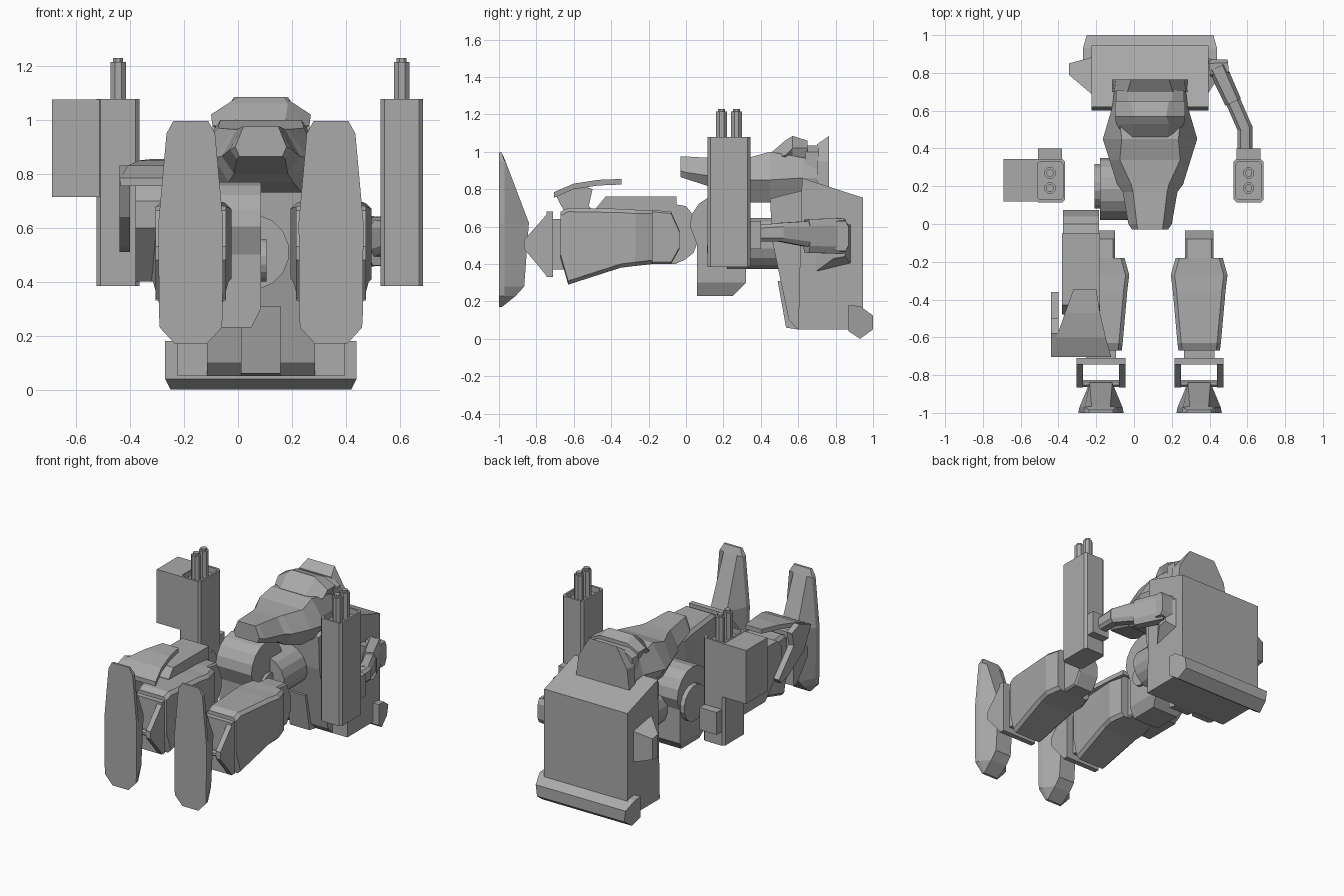
import bpy, bmesh, math
from mathutils import Vector

if "Cube" in bpy.data.objects:
    bpy.data.objects.remove(bpy.data.objects["Cube"])

GREY = bpy.data.materials.new("mid_grey")
GREY.use_nodes = True
GREY.diffuse_color = (0.4, 0.4, 0.4, 1)
GREY.node_tree.nodes["Principled BSDF"].inputs["Base Color"].default_value = (0.4, 0.4, 0.4, 1)
MID = 0.085  # centre line of the body


def finish(name, bm):
    bmesh.ops.recalc_face_normals(bm, faces=bm.faces)
    mesh = bpy.data.meshes.new(name)
    bm.to_mesh(mesh)
    bm.free()
    obj = bpy.data.objects.new(name, mesh)
    bpy.context.collection.objects.link(obj)
    mesh.materials.append(GREY)
    return obj


def loft(name, loops):
    """Skin matching loops of points and cap both ends."""
    bm = bmesh.new()
    rings = [[bm.verts.new(p) for p in loop] for loop in loops]
    n = len(rings[0])
    for a, b in zip(rings, rings[1:]):
        for i in range(n):
            j = (i + 1) % n
            bm.faces.new((a[i], a[j], b[j], b[i]))
    bm.faces.new(rings[0])
    bm.faces.new(rings[-1])
    return finish(name, bm)


def prism_x(name, pts, x0, x1):
    return loft(name, [[(x, y, z) for y, z in pts] for x in (x0, x1)])


def box(name, x0, x1, y0, y1, z0, z1):
    return prism_x(name, [(y0, z0), (y1, z0), (y1, z1), (y0, z1)], x0, x1)


def cut_rect(cx, hw, z0, z1, c, y):
    """Rectangle with cut corners, standing across y."""
    return [(cx - hw + c, y, z0), (cx + hw - c, y, z0), (cx + hw, y, z0 + c), (cx + hw, y, z1 - c),
            (cx + hw - c, y, z1), (cx - hw + c, y, z1), (cx - hw, y, z1 - c), (cx - hw, y, z0 + c)]


def hexa(y, zb, zm, zt, wb, wm, wt):
    """Six-sided hull section: bottom, widest line, top."""
    return [(MID + s, y, z) for s, z in
            ((-wb, zb), (wb, zb), (wm, zm), (wt, zt), (-wt, zt), (-wm, zm))]


def cylinder(name, a, b, r, sides=16):
    a, b = Vector(a), Vector(b)
    q = (b - a).to_track_quat('Z', 'Y')
    ring = [q @ Vector((r * math.cos(t), r * math.sin(t), 0))
            for t in (2 * math.pi * (i + 0.5) / sides for i in range(sides))]
    return loft(name, [[p + c for p in ring] for c in (a, b)])


def bar(name, a, b, wa, wb, ha, hb):
    """Tapered limb between two points."""
    a, b = Vector(a), Vector(b)
    d = (b - a).normalized()
    side = Vector((-d.y, d.x, 0)).normalized()
    up = Vector((0, 0, 1))
    return loft(name, [[p + side * w * u + up * h * v for u, v in
                        ((-1, -.6), (-.6, -1), (.6, -1), (1, -.6), (1, .6), (.6, 1), (-.6, 1), (-1, .6))]
                       for p, w, h in ((a, wa, ha), (b, wb, hb))])


# Backpack and its base bar
prism_x("backpack", [(.6, .05), (.945, .05), (.945, .755), (.62, .86)], MID - .31, MID + .31)
loft("backpack_base", [[(MID + s * (.355 - d), y, z) for y, z, d in
                        ((.87, .18, 0), (.93, .175, .0), (1, .125, .02), (1, .05, .03), (.93, 0, .02), (.87, .04, .0))]
                       for s in (-1, 1)])

# Torso and belly
prism_x("torso", [(.45, .75), (.46, .53), (.55, .1), (.6, .05), (.65, .05), (.65, .8)], MID - .2, MID + .2)
prism_x("belly_plate", [(.49, .31), (.535, .06), (.6, .05), (.6, .31)], MID - .073, MID + .073)

# Hull with nose, widening toward the back
loft("hull", [hexa(-.03, .865, .9, .975, .08, .095, .065),
              hexa(.0, .855, .89, .975, .09, .115, .07),
              hexa(.17, .8, .865, .965, .1, .145, .09),
              hexa(.21, .77, .86, .965, .12, .175, .1),
              hexa(.34, .73, .85, .97, .15, .215, .16),
              hexa(.45, .73, .85, 1.0, .16, .25, .15),
              hexa(.62, .73, .86, .97, .17, .2, .17),
              hexa(.7, .73, .86, .95, .17, .19, .17)])

# Head: faceted dome, ring and rear fin
loft("head", [hexa(.46, .95, .97, 1.0, .1, .13, .09),
              hexa(.53, .94, .98, 1.06, .13, .18, .1),
              hexa(.57, .94, 1.02, 1.085, .13, .185, .085),
              hexa(.65, .9, 1.02, 1.06, .15, .185, .1)])
loft("head_ring", [hexa(y, .88, 1.0, 1.035, .18, .18, .12) for y in (.64, .71)])
loft("head_fin", [hexa(.7, .8, .95, 1.04, .2, .19, .12),
                  hexa(.765, .8, .95, 1.085, .2, .18, .1)])

# Pelvis with rounded top, waist drum and hip discs
arc = [(.185 + .165 * math.cos(t), .605 + .165 * math.sin(t))
       for t in (math.pi * i / 8 for i in range(9))]
prism_x("hip_drum", arc + [(.06, .5), (.31, .5)], -.18, .085)
loft("pelvis", [[(x, y, z) for x, y in ((x0, y0), (x1, y0), (x1, y1), (x0, y1))]
                for x0, x1, y0, y1, z in ((-.14, .05, .06, .25, .23), (-.18, .085, .06, .32, .3),
                                          (-.18, .085, .06, .32, .6))])
cylinder("waist", (.05, .22, .51), (.05, .55, .51), .14)
cylinder("inner_hip_disc", (.06, .19, .48), (.105, .19, .48), .08)
cylinder("outer_hip_disc", (-.21, .2, .54), (-.16, .2, .54), .12)

# Legs, mirrored about the body centre
for s, side in ((1, "left"), (-1, "right")):
    cx = MID + s * .26
    loft(side + "_thigh", [cut_rect(cx, w, z0, z1, .02, y) for y, w, z0, z1 in
                           ((-.67, .11, .43, .68), (-.63, .115, .29, .7), (-.35, .14, .38, .695),
                            (-.27, .15, .39, .69), (-.18, .125, .4, .69))])
    loft(side + "_thigh_end", [cut_rect(cx, .075, z0, z1, .01, y) for y, z0, z1 in
                               ((-.19, .4, .69), (-.08, .4, .68), (-.035, .48, .58))])
    # ankle bracket: back wall with two tapering cheeks
    box(side + "_ankle_link", cx - .08, cx + .08, -.72, -.64, .37, .64)
    box(side + "_ankle_wall", cx - .13, cx + .13, -.745, -.71, .33, .68)
    for e in (-1, 1):
        prism_x(side + "_ankle_cheek", [(-.71, .68), (-.74, .67), (-.865, .53), (-.865, .48), (-.74, .33), (-.71, .33)],
                cx + e * .13, cx + e * .095)
    cylinder(side + "_ankle_axle", (cx - .1, -.845, .505), (cx + .1, -.845, .505), .02, 8)
    # tall plate foot with a narrower rear face
    loft(side + "_foot", [[(cx - w, -1, z), (cx + w, -1, z), (cx + w * .95, min(y, -.97), z),
                           (cx + b, y, z), (cx - b, y, z), (cx - w * .95, min(y, -.97), z)]
                          for z, w, y, b in ((.17, .06, -.985, .055), (.23, .115, -.91, .06), (.28, .118, -.865, .06),
                                             (.62, .12, -.84, .06), (.95, .09, -.965, .05), (.995, .065, -.985, .04))])

# Upper casing above the right leg
prism_x("right_leg_casing", [(-.48, .6), (-.48, .7), (-.43, .76), (-.05, .76), (-.05, .4), (-.3, .4)], -.38, -.18)
prism_x("right_casing_end", [(-.06, .72), (0, .71), (.04, .66), (.075, .55), (.04, .46), (-.01, .42), (-.06, .4)],
        -.375, -.185)

# Bent guard plate: curved top tapering backward, with a hanging side flap
loft("guard_top", [[(-.28 - wl, y, z - .03), (-.28 + wr, y, z - .03), (-.28 + wr, y, z), (-.28 - wl, y, z)]
                   for y, z, wl, wr in ((-.705, .785, .155, .16), (-.6, .83, .13, .13),
                                        (-.47, .85, .085, .1), (-.345, .855, .04, .08))])
prism_x("guard_flap", [(-.705, .785), (-.58, .83), (-.5, .8), (-.52, .71), (-.36, .54), (-.38, .51), (-.46, .53),
                       (-.63, .64)], -.44, -.4)


# Weapon pods: cut-corner casing with a recessed top and two barrels
def weapon(side, x0, x1):
    y0, y1, c = .115, .345, .015
    ring = [(x0 + c, y0), (x1 - c, y0), (x1, y0 + c), (x1, y1 - c),
            (x1 - c, y1), (x0 + c, y1), (x0, y1 - c), (x0, y0 + c)]
    mx, my = (x0 + x1) / 2, (y0 + y1) / 2
    inner = [(mx + (x - mx) * .85, my + (y - my) * .88) for x, y in ring]
    loft(side + "_weapon_case", [[(x, y, z) for x, y in r]
                                 for r, z in ((ring, .385), (ring, 1.078), (inner, 1.078), (inner, 1.04))])
    box(side + "_weapon_grip", x0 + .015, x1 - .015, .33, .4, .48, .63)
    for y in (.19, .27):
        cylinder(side + "_barrel", (mx, y, 1.0), (mx, y, 1.215), .031, 8)
        cylinder(side + "_barrel_tip", (mx, y, 1.21), (mx, y, 1.23), .02, 8)


weapon("left", .528, .686)
weapon("right", -.524, -.365)
box("right_ammo_box", -.69, -.51, .12, .345, .715, 1.075)

# Shoulder mounts on the backpack sides
for s, side in ((1, "left"), (-1, "right")):
    x0, x1 = MID + s * .3, MID + s * (.43 if s < 0 else .37)
    loft(side + "_shoulder_mount", [[(x0, .68, .35), (x0, .885, .4), (x0, .885, .615), (x0, .68, .65)],
                                    [(x1, .79, .43), (x1, .85, .44), (x1, .85, .58), (x1, .79, .59)]])

# Left arm reaching forward to its weapon
bar("left_shoulder", (.4, .82, .55), (.5, .83, .55), .05, .04, .09, .08)
bar("left_upper_arm", (.44, .83, .55), (.525, .645, .55), .05, .045, .095, .09)
bar("left_forearm", (.52, .66, .56), (.59, .5, .57), .04, .04, .07, .05)
bar("left_wrist", (.588, .52, .57), (.588, .39, .565), .04, .04, .05, .045)
